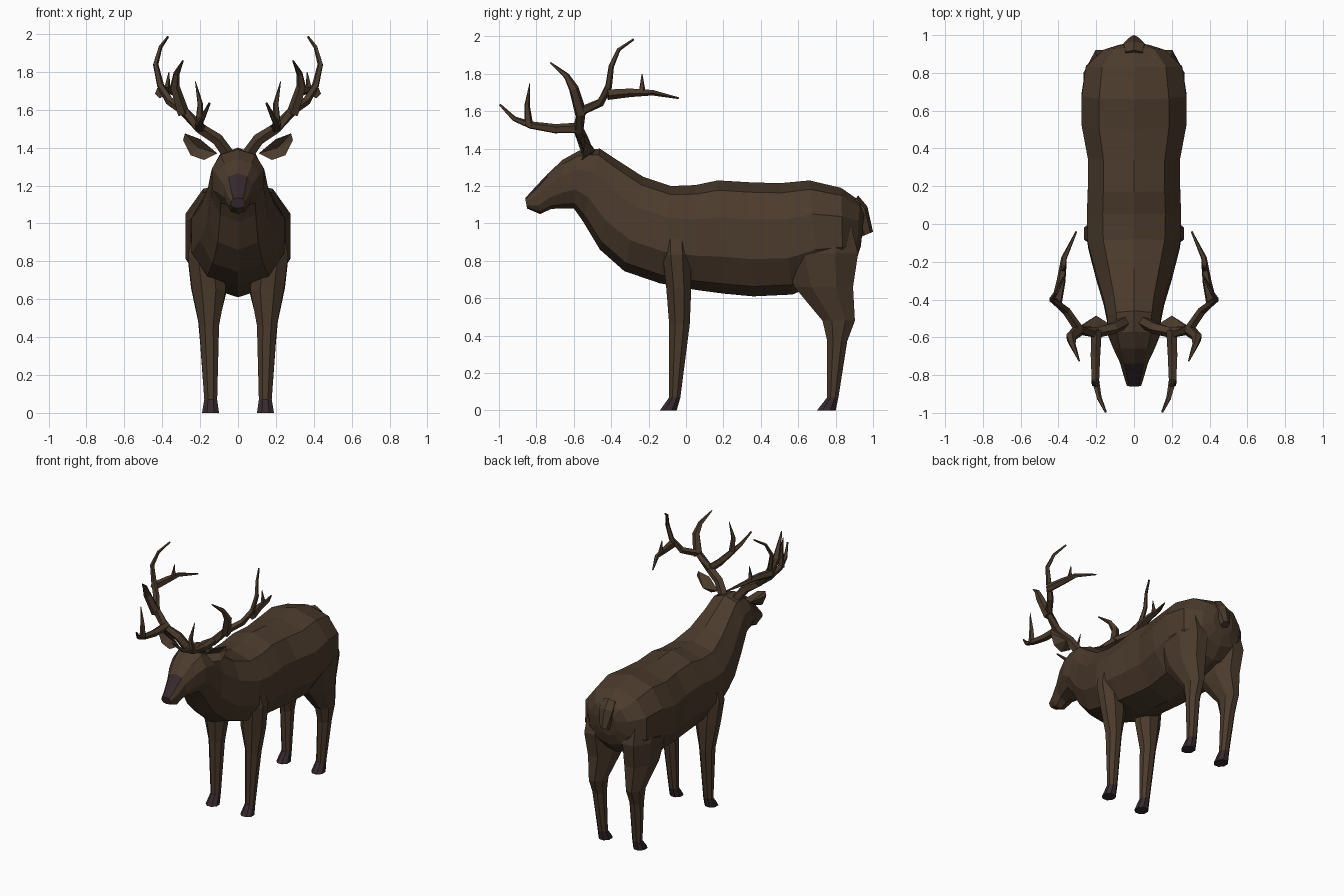
import bpy, bmesh, math
from mathutils import Vector

if "Cube" in bpy.data.objects:
    bpy.data.objects.remove(bpy.data.objects["Cube"])


def material(name, rgb):
    m = bpy.data.materials.new(name)
    m.diffuse_color = (*rgb, 1)
    m.use_nodes = True
    m.node_tree.nodes["Principled BSDF"].inputs["Base Color"].default_value = m.diffuse_color
    return m


FUR = material("brown fur", (0.070, 0.043, 0.025))
DARK = material("dark horn", (0.036, 0.022, 0.027))


def loft(bm, rings):
    """Join rings of equal point count, closing both ends."""
    vs = [[bm.verts.new(p) for p in r] for r in rings]
    n = len(vs[0])
    for a, b in zip(vs, vs[1:]):
        for i in range(n):
            j = (i + 1) % n
            bm.faces.new((a[i], a[j], b[j], b[i]))
    bm.faces.new(vs[0])
    bm.faces.new(vs[-1])


def finish(name, bm, mirror=False, dark=None):
    bmesh.ops.recalc_face_normals(bm, faces=bm.faces)
    if dark:
        for f in bm.faces:
            f.material_index = int(dark(f.calc_center_median()))
    me = bpy.data.meshes.new(name)
    bm.to_mesh(me)
    bm.free()
    me.materials.append(FUR)
    me.materials.append(DARK)
    ob = bpy.data.objects.new(name, me)
    bpy.context.collection.objects.link(ob)
    if mirror:
        mod = ob.modifiers.new("Mirror", 'MIRROR')
        mod.use_mirror_merge = False
    return ob


def power(v, e):
    return math.copysign(abs(v) ** e, v)


def slice_ring(ty, tz, by, bz, w, n=10):
    """Cross-section between a top and a bottom point, half width w."""
    c = Vector((0, (ty + by) / 2, (tz + bz) / 2))
    a = Vector((0, (ty - by) / 2, (tz - bz) / 2))
    pts = []
    for i in range(n):
        t = 2 * math.pi * i / n
        pts.append(c + a * power(math.cos(t), 0.9)
                   + Vector((w / 0.96 * power(math.sin(t), 0.85), 0, 0)))
    return pts


# Head, neck and torso in one skin: top y, top z, bottom y, bottom z, half width
body = [
    (-.86, 1.135, -.85, 1.08, .038),
    (-.81, 1.19, -.78, 1.05, .056),
    (-.74, 1.265, -.72, 1.078, .075),
    (-.66, 1.34, -.66, 1.08, .110),
    (-.57, 1.39, -.60, 1.08, .138),
    (-.46, 1.40, -.55, 1.01, .142),
    (-.37, 1.34, -.46, .86, .160),
    (-.23, 1.25, -.33, .745, .200),
    (-.08, 1.20, -.14, .68, .245),
    (.05, 1.205, .05, .645, .250),
    (.17, 1.23, .20, .625, .245),
    (.34, 1.22, .36, .61, .245),
    (.50, 1.215, .57, .62, .278),
    (.66, 1.23, .71, .68, .278),
    (.83, 1.19, .84, .72, .255),
    (.93, 1.12, .91, .80, .160),
    (.955, 1.06, .935, .88, .080),
]
bm = bmesh.new()
loft(bm, [slice_ring(*r) for r in body])
# Nose patch: the narrow strip on top of the muzzle plus its tip
finish("body", bm, dark=lambda c: c.y < -.85 or
       (c.y < -.76 and abs(c.x) < .03 and c.z > 1.15))

# Tail
bm = bmesh.new()
loft(bm, [slice_ring(.92, 1.15, .88, 1.09, .05, 6),
          slice_ring(.97, 1.09, .91, 1.03, .06, 6),
          slice_ring(1.0, .955, .94, .93, .03, 6)])
finish("tail", bm)


def leg(name, rows, n=8):
    """Rows of z, front y, back y, inner x, outer x."""
    bm = bmesh.new()
    rings = []
    for z, y0, y1, x0, x1 in rows:
        ring = []
        for i in range(n):
            t = 2 * math.pi * (i + .5) / n
            ring.append(((x0 + x1) / 2 + (x1 - x0) / 2 * math.cos(t) / .924,
                         (y0 + y1) / 2 + (y1 - y0) / 2 * math.sin(t) / .924, z))
        rings.append(ring)
    loft(bm, rings)
    finish(name, bm, mirror=True, dark=lambda c: c.z < .068)


leg("front_legs", [
    (.97, -.13, .02, .10, .235), (.83, -.125, .025, .08, .265),
    (.65, -.105, .028, .065, .242), (.46, -.09, .02, .10, .205),
    (.07, -.09, -.03, .11, .178), (0, -.14, -.05, .10, .19)])
leg("hind_legs", [
    (1.0, .56, .88, .08, .245), (.84, .51, .92, .05, .268),
    (.66, .58, .893, .055, .248), (.48, .73, .903, .10, .21),
    (.37, .755, .862, .11, .20), (.07, .755, .815, .11, .178),
    (0, .70, .80, .10, .19)])

# Ears: leaf outline in x, z, with a bulged back and a hollow front
outline = [(.11, 1.37), (.18, 1.335), (.25, 1.36), (.29, 1.44),
           (.28, 1.475), (.20, 1.445)]
bm = bmesh.new()
rim = [bm.verts.new((x, -.565 + .25 * abs(x - .20), z)) for x, z in outline]
back = bm.verts.new((.20, -.485, 1.39))
front = bm.verts.new((.21, -.525, 1.40))
for i in range(6):
    for tip in (back, front):
        bm.faces.new((rim[i], rim[(i + 1) % 6], tip))
finish("ears", bm, mirror=True)


def tine(bm, pts, r0, r1, n=5):
    """Tapering tube along a path."""
    P = [Vector(p) for p in pts]
    rings = []
    for k, p in enumerate(P):
        d = (P[min(k + 1, len(P) - 1)] - P[max(k - 1, 0)]).normalized()
        u = d.cross(Vector((1, .2, .1))).normalized()
        v = d.cross(u)
        s = k / (len(P) - 1)
        r = r0 + (r1 - r0) * s ** 1.4
        rings.append([p + r * (u * math.cos(2 * math.pi * i / n)
                               + v * math.sin(2 * math.pi * i / n))
                      for i in range(n)])
    loft(bm, rings)


# Antlers
bm = bmesh.new()
# main beam sweeping up to the top point
tine(bm, [(.05, -.52, 1.36), (.11, -.55, 1.445), (.20, -.575, 1.50),
          (.29, -.56, 1.60), (.36, -.46, 1.645), (.41, -.415, 1.73),
          (.435, -.40, 1.84), (.41, -.36, 1.93), (.37, -.28, 1.985)],
     .034, .006)
# brow branch reaching forward
tine(bm, [(.20, -.56, 1.51), (.205, -.70, 1.505), (.205, -.83, 1.525),
          (.185, -.92, 1.56), (.15, -.995, 1.635)], .030, .006)
# middle branch
tine(bm, [(.29, -.56, 1.58), (.335, -.60, 1.72), (.325, -.64, 1.79),
          (.29, -.725, 1.86)], .034, .004)
# rear branch
tine(bm, [(.41, -.42, 1.69), (.385, -.30, 1.70), (.37, -.18, 1.70),
          (.305, -.04, 1.67)], .030, .005)
# short spurs
tine(bm, [(.205, -.84, 1.52), (.20, -.85, 1.63), (.225, -.835, 1.75)], .024, .002)
tine(bm, [(.375, -.235, 1.70), (.365, -.235, 1.80)], .020, .002)
tine(bm, [(.20, -.71, 1.51), (.165, -.70, 1.57), (.15, -.72, 1.64)], .018, .003)
bm.verts.ensure_lookup_table()
bmesh.ops.delete(bm, geom=list(bm.verts)[-15:], context='VERTS')
finish("antlers", bm, mirror=True)
